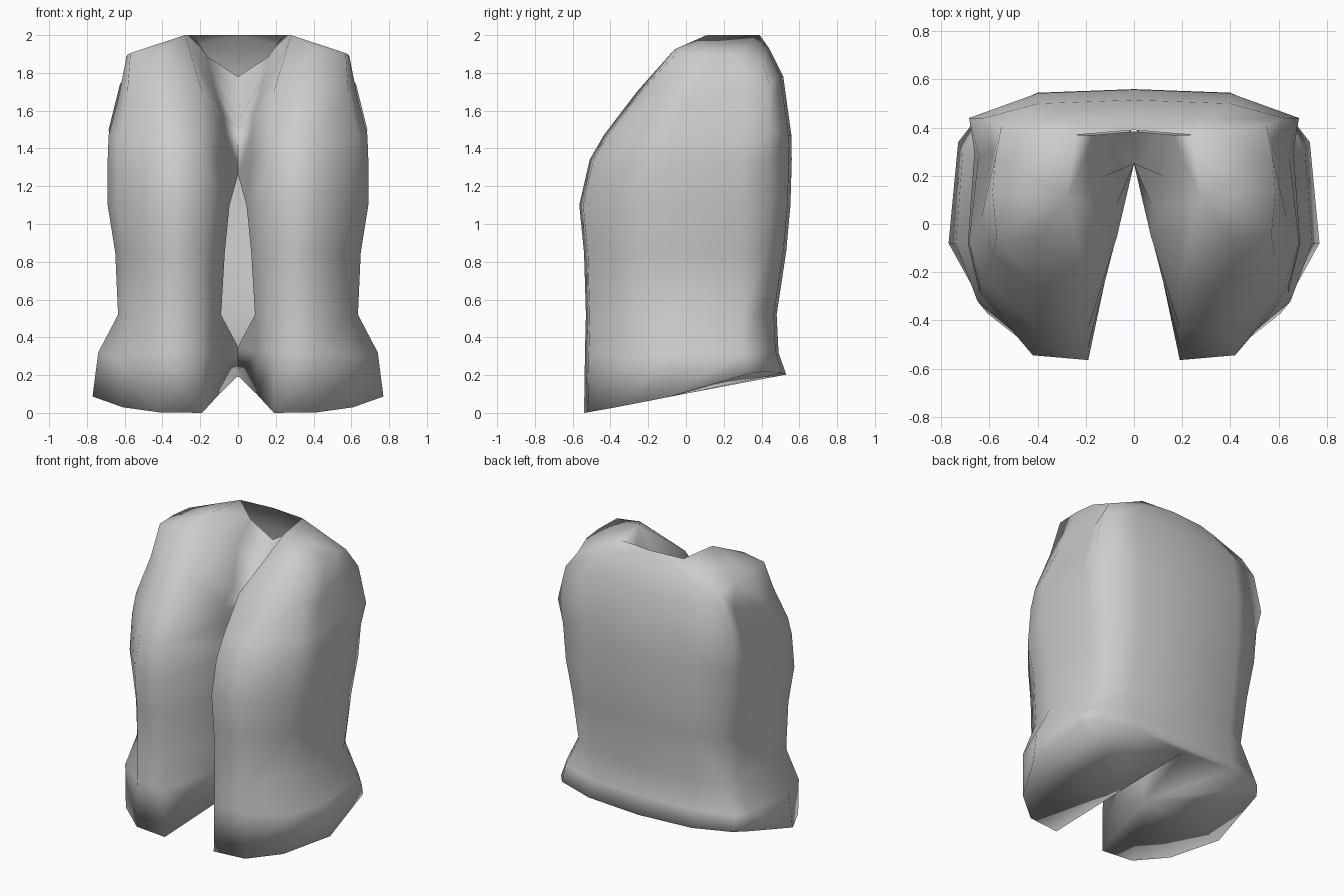
import bpy, bmesh, math

if "Cube" in bpy.data.objects:
    bpy.data.objects.remove(bpy.data.objects["Cube"])

grey = bpy.data.materials.new("plain_grey")
grey.diffuse_color = (0.6, 0.6, 0.6, 1)
grey.use_nodes = True
grey.node_tree.nodes["Principled BSDF"].inputs["Base Color"].default_value = grey.diffuse_color

# level: height, side x, front y, back y, slit depth y, slit half width, slit wall y
LEVELS = [
    (None, .77, -.54, .53, .49, .10, -.02),
    (.32, .74, -.535, .49, .44, .10, -.02),
    (.52, .635, -.53, .48, .37, .09, .04),
    (.85, .65, -.54, .53, .37, .07, .08),
    (1.10, .69, -.565, .553, .36, .045, .12),
    (1.34, .69, -.51, .56, .25, .07, -.04),
    (1.47, .685, -.435, .558, .25, .07, -.05),
    (1.70, .63, -.26, .53, .25, .08, .05),
]


def half_ring(z, s, f, b, n, w, d):
    """Right half of a section, from the slit round the front and side to the back."""
    pts = [(0, n), (w, d), (.19, f), (.42, f + .02), (.93 * s, f * .5),
           (s, -.08), (.96 * s, .30), (.89 * s, b - .10), (.4, b - .015), (0, b)]
    if z is None:  # slanted hem
        return [(x, y, max(0, .102 + .19 * y)) for x, y in pts]
    return [(x, y, z) for x, y in pts]


rings = [half_ring(*lv) for lv in LEVELS]
# rounded front corners and raised back corners of the flared hem
rings[0][4] = (.61, -.37, .03)
rings[0][6] = (.73, .34, .21)
rings[0][7] = (.66, .43, .22)
rings[0][8] = (.4, .51, .21)
rings[1][4] = (.65, -.32, .30)
# ends of the slit opening
rings[1][0] = (0, .44, .35)
rings[5][0] = (0, .25, 1.26)
# armhole folds on the upper sides
rings[5][7] = (.645, .44, 1.34)
rings[6][7] = (.685, .44, 1.50)
rings[6][6] = (.645, .29, 1.47)
rings[7][6] = (.58, .30, 1.72)
rings[7][7] = (.625, .44, 1.74)
rings[7][5] = (.635, .02, 1.66)
# upper back
rings[7][8] = (.4, .50, 1.78)
rings[7][9] = (0, .515, 1.78)
# front valley just under the neckline
rings[7][0] = (0, .25, 1.51)
rings[7][1] = (.08, .06, 1.57)
# neckline and shoulder ridge
rings.append([(0, .25, 1.55), (.14, .19, 1.775), (.28, .11, 2.0), (.40, -.06, 1.925),
              (.57, -.05, 1.905), (.588, .13, 1.895), (.575, .28, 1.89),
              (.55, .41, 1.85), (.24, .37, 2.0), (0, .39, 2.0)])

bm = bmesh.new()
V = [[bm.verts.new(p) for p in r] for r in rings]
for k, (lo, hi) in enumerate(zip(V, V[1:])):
    for i in range(1 if 1 <= k <= 4 else 0, 7 if k == 7 else 9):
        bm.faces.new((lo[i], lo[i + 1], hi[i + 1], hi[i]))

# back panel behind the slit is the outer back; close the slit to a point at both ends
bm.faces.new((V[1][0], V[1][1], V[2][1]))
bm.faces.new((V[4][1], V[5][1], V[5][0]))

# rounded nape between the upper back and the collar
u, t = V[-2], V[-1]
m8, m9 = bm.verts.new((.29, .43, 1.925)), bm.verts.new((0, .44, 1.93))
for f in ((u[7], u[8], m8, t[7]), (t[7], m8, t[8]),
          (u[8], u[9], m9, m8), (m8, m9, t[9], t[8])):
    bm.faces.new(f)

# underside
h = V[0]
for idx in ((0, 1, 8, 9), (1, 2, 3, 4), (1, 4, 5, 6), (1, 6, 7, 8)):
    bm.faces.new([h[i] for i in idx])

# shoulder tops and open neck
p0, p1 = bm.verts.new((0, .385, 1.78)), bm.verts.new((.16, .37, 1.885))
for f in ((t[2], t[3], t[4]), (t[2], t[4], t[5]), (t[2], t[5], t[6]),
          (t[2], t[6], t[8]), (t[6], t[7], t[8]), (t[0], t[1], p1, p0),
          (t[1], t[2], p1), (t[2], t[8], p1)):
    bm.faces.new(f)

# mirror to the other side
geom = bm.verts[:] + bm.edges[:] + bm.faces[:]
bmesh.ops.mirror(bm, geom=geom, axis='X', merge_dist=.0005)
bmesh.ops.remove_doubles(bm, verts=bm.verts, dist=.0005)
bmesh.ops.recalc_face_normals(bm, faces=bm.faces)

me = bpy.data.meshes.new("open_vest")
bm.to_mesh(me)
bm.free()
me.materials.append(grey)
vest = bpy.data.objects.new("open_vest", me)
bpy.context.collection.objects.link(vest)
bpy.context.view_layer.objects.active = vest
vest.select_set(True)
bpy.ops.object.shade_smooth_by_angle(angle=math.radians(150))
